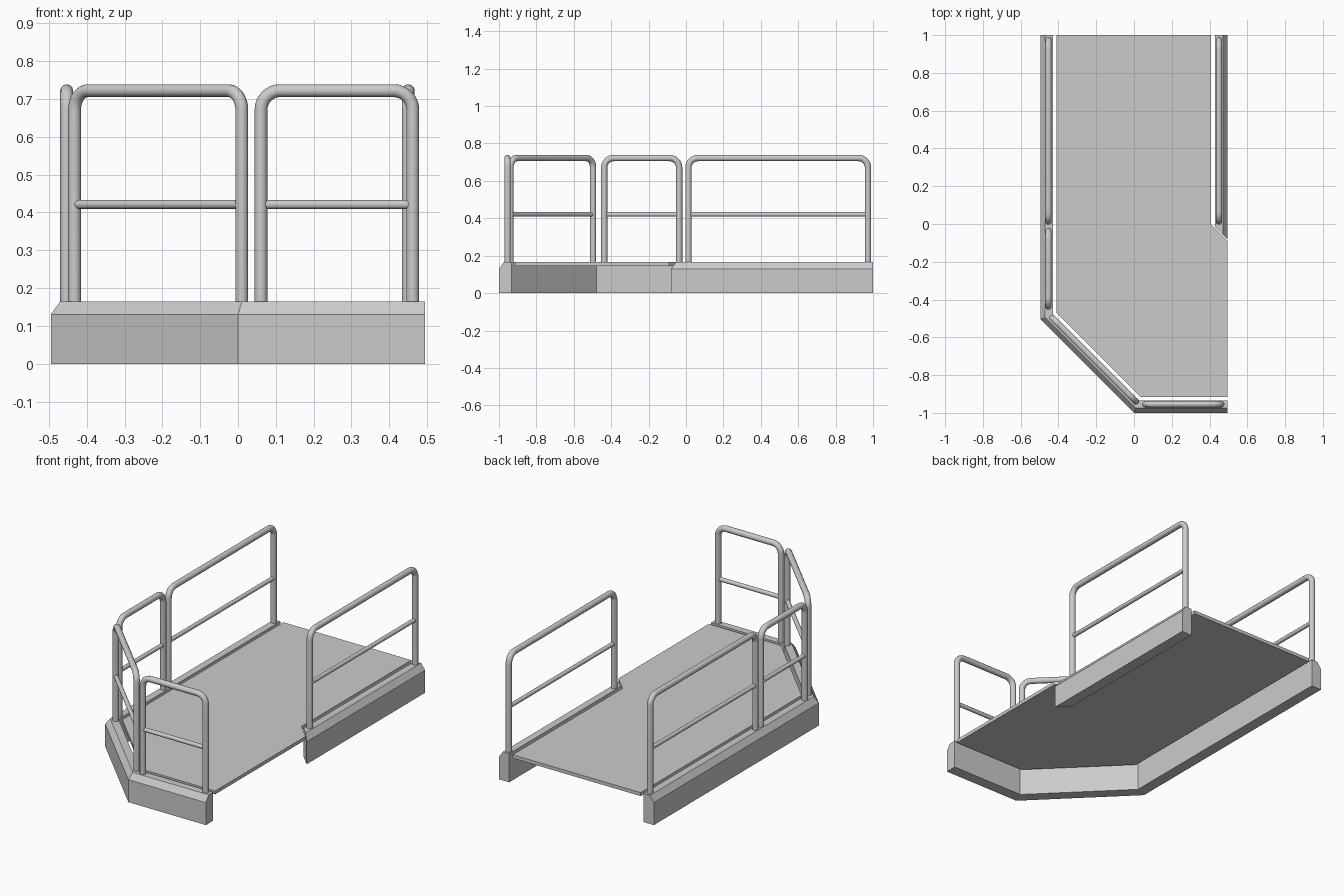
import bpy, bmesh, math
from mathutils import Vector

if "Cube" in bpy.data.objects:
    bpy.data.objects.remove(bpy.data.objects["Cube"])

TOP = 0.165


def make_object(name, bm):
    bmesh.ops.recalc_face_normals(bm, faces=bm.faces)
    mesh = bpy.data.meshes.new(name)
    bm.to_mesh(mesh)
    bm.free()
    obj = bpy.data.objects.new(name, mesh)
    bpy.context.collection.objects.link(obj)
    return obj


# kerb: profile (inset, height) swept along the outer edge with mitred corners
def kerb(name, stations):
    profile = [(0, 0), (0, 0.13), (0.025, TOP), (0.066, TOP), (0.066, 0)]
    bm = bmesh.new()
    rings = [[bm.verts.new((x + mx * d, y + my * d, z)) for d, z in profile]
             for x, y, mx, my in stations]
    n = len(profile)
    for a, b in zip(rings, rings[1:]):
        for i in range(n):
            j = (i + 1) % n
            bm.faces.new((a[i], a[j], b[j], b[i]))
    bm.faces.new(rings[0])
    bm.faces.new(rings[-1])
    return make_object(name, bm)


# round tube along a polyline
def tube(name, points, radius):
    curve = bpy.data.curves.new(name, 'CURVE')
    curve.dimensions = '3D'
    curve.bevel_depth = radius
    curve.bevel_resolution = 4
    curve.use_fill_caps = True
    spline = curve.splines.new('POLY')
    spline.points.add(len(points) - 1)
    for p, co in zip(spline.points, points):
        p.co = (*co, 1)
    obj = bpy.data.objects.new(name, curve)
    bpy.context.collection.objects.link(obj)
    bpy.ops.object.select_all(action='DESELECT')
    obj.select_set(True)
    bpy.context.view_layer.objects.active = obj
    bpy.ops.object.convert(target='MESH')
    bpy.ops.object.shade_smooth_by_angle(angle=math.radians(40))


# guard rail: bent hoop plus middle bar between two post positions
def guard_rail(name, start, end, top=0.722, bend=0.05, steps=8):
    a, b = Vector((*start, 0)), Vector((*end, 0))
    d = (b - a).normalized()
    up = Vector((0, 0, 1))
    pts = [a + up * (TOP - 0.005)]
    arc = [math.pi / 2 * i / steps for i in range(steps + 1)]
    for t in arc:
        pts.append(a + d * bend * (1 - math.cos(t)) + up * (top - bend + bend * math.sin(t)))
    for t in reversed(arc):
        pts.append(b - d * bend * (1 - math.cos(t)) + up * (top - bend + bend * math.sin(t)))
    pts.append(b + up * (TOP - 0.005))
    tube(name + "_hoop", pts, 0.017)
    tube(name + "_middle_bar", [a + up * 0.421, b + up * 0.421], 0.012)


# kerbs
m = math.tan(math.radians(22.5))
kerb("left_and_front_kerb", [(-0.495, 1, 1, 0), (-0.495, -0.505, 1, m),
                             (0, -1, m, 1), (0.495, -1, 0, 1)])
kerb("right_kerb", [(0.495, -0.08, -1, 1), (0.495, 1, -1, 0)])

# deck slab
outline = [(-0.41, 1), (-0.41, -0.47), (0.035, -0.915), (0.495, -0.915),
           (0.495, -0.09), (0.407, -0.002), (0.407, 1)]
bm = bmesh.new()
face = bm.faces.new([bm.verts.new((x, y, 0.145)) for x, y in outline])
ext = bmesh.ops.extrude_face_region(bm, geom=[face], use_keep_orig=True)
bmesh.ops.translate(bm, vec=(0, 0, TOP - 0.145),
                    verts=[v for v in ext["geom"] if isinstance(v, bmesh.types.BMVert)])
make_object("deck", bm)

# guard rails
guard_rail("right_rail", (0.45, 0.013), (0.45, 0.973))
guard_rail("left_long_rail", (-0.453, 0.013), (-0.453, 0.973))
guard_rail("left_short_rail", (-0.453, -0.437), (-0.453, -0.037))
guard_rail("diagonal_rail", (-0.432, -0.497), (0.01, -0.939))
guard_rail("front_rail", (0.061, -0.954), (0.462, -0.954))
